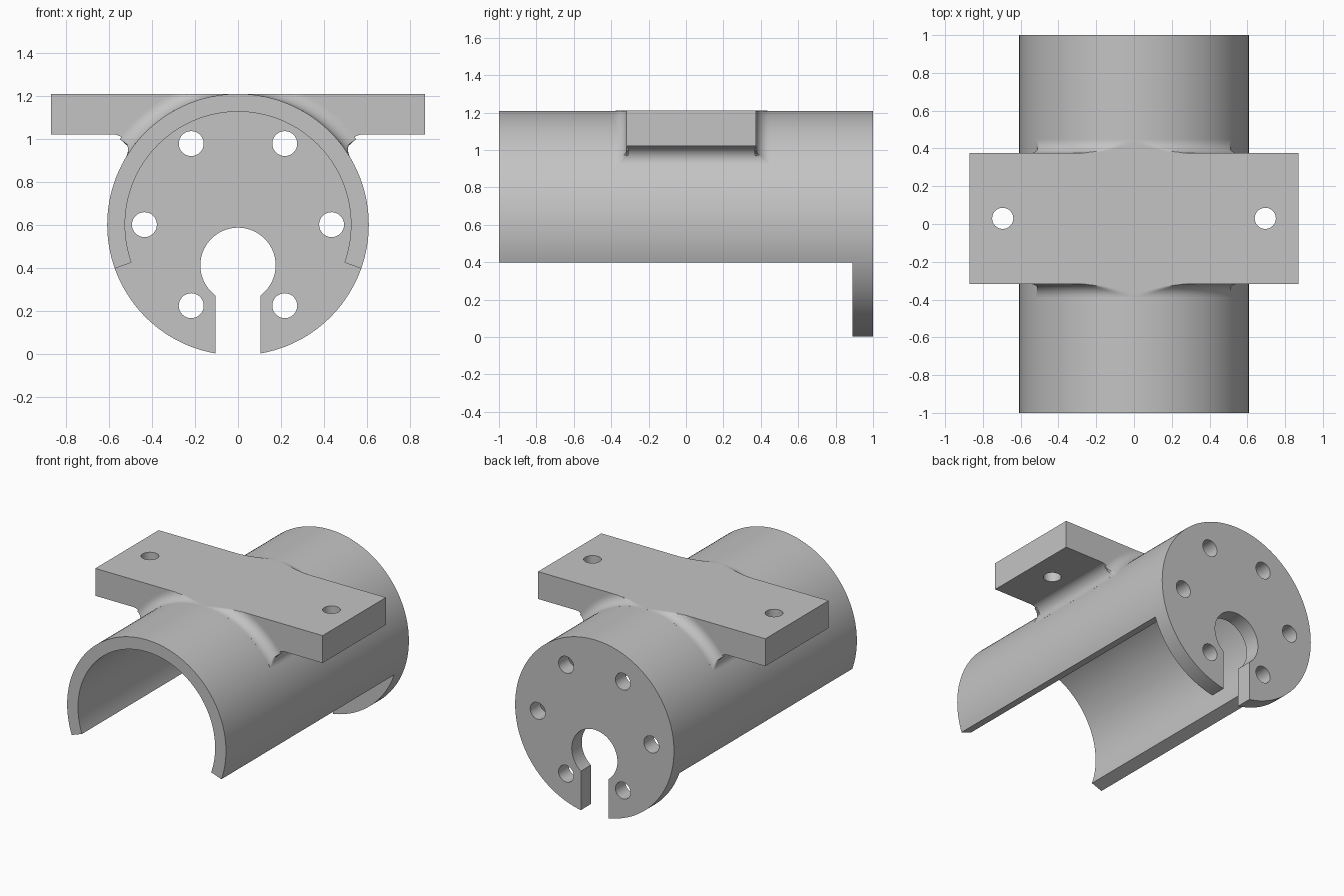
import bpy, bmesh
from math import sin, cos, tan, asin, atan2, sqrt, pi, radians, hypot

if "Cube" in bpy.data.objects:
    bpy.data.objects.remove(bpy.data.objects["Cube"])

AXIS, R, R_IN = 0.601, 0.608, 0.525      # tube axis height and radii
TOP = AXIS + R + 0.0005
UNDER, HALF_X = 1.02, 0.87               # plate underside and half length
Y0, Y1 = -0.317, 0.375                   # plate front and back
DISC_Y = 0.89
FIL = 0.07                               # fillet radius

grey = bpy.data.materials.new("grey")
grey.use_nodes = True
colour = (0.55, 0.55, 0.55, 1)
grey.diffuse_color = colour
grey.node_tree.nodes["Principled BSDF"].inputs["Base Color"].default_value = colour


def finish(bm, name):
    bmesh.ops.recalc_face_normals(bm, faces=bm.faces)
    mesh = bpy.data.meshes.new(name)
    bm.to_mesh(mesh)
    bm.free()
    mesh.materials.append(grey)
    obj = bpy.data.objects.new(name, mesh)
    bpy.context.collection.objects.link(obj)
    return obj


def prism(name, outline, y0, y1):
    """Extrude an (x, z) outline along y."""
    bm = bmesh.new()
    face = bm.faces.new([bm.verts.new((x, y0, z)) for x, z in outline])
    new = bmesh.ops.extrude_face_region(bm, geom=[face])["geom"]
    verts = [v for v in new if isinstance(v, bmesh.types.BMVert)]
    bmesh.ops.translate(bm, verts=verts, vec=(0, y1 - y0, 0))
    return finish(bm, name)


def arc(cx, cz, r, a0, a1, n):
    return [(cx + r * cos(a0 + (a1 - a0) * i / n), cz + r * sin(a0 + (a1 - a0) * i / n))
            for i in range(n + 1)]


def circle(cx, cz, r, n):
    return arc(cx, cz, r, 0, 2 * pi, n)[:-1]


def cut(obj, cutter):
    cutter.hide_render = True
    mod = obj.modifiers.new("cut", 'BOOLEAN')
    mod.operation, mod.solver, mod.object = 'DIFFERENCE', 'EXACT', cutter
    bpy.context.view_layer.objects.active = obj
    bpy.ops.object.modifier_apply(modifier=mod.name)
    bpy.data.objects.remove(cutter)


def smooth(obj):
    bpy.ops.object.select_all(action='DESELECT')
    obj.select_set(True)
    bpy.context.view_layer.objects.active = obj
    bpy.ops.object.shade_smooth_by_angle(angle=radians(30))


# Half tube closed by a full disc at the back
body = prism("tube_and_end_disc", circle(0, AXIS, R, 144), -1, 1)
cut(body, prism("bore", circle(0, AXIS, R_IN, 144), -1.1, DISC_Y))
drop = tan(radians(19.6))
cut(body, prism("opening", [(0, AXIS), (-1, AXIS - drop), (-1, -1), (1, -1), (1, AXIS - drop)],
                -1.1, DISC_Y))

# Keyhole slot and six bolt holes in the disc
HOLE_Z, HOLE_R, SLOT = 0.412, 0.175, 0.105
side = asin(SLOT / HOLE_R)
keyhole = arc(0, HOLE_Z, HOLE_R, -pi / 2 + side, 1.5 * pi - side, 48)
cut(body, prism("keyhole", keyhole + [(-SLOT, -0.2), (SLOT, -0.2)], 0.8, 1.1))
for k in range(6):
    a = k * pi / 3
    cut(body, prism("bolt_hole", circle(0.435 * cos(a), AXIS + 0.435 * sin(a), 0.058, 32), 0.8, 1.1))
smooth(body)

# Mounting plate, hollowed to sit on the tube, with fillets under its wings
fz = UNDER - FIL
fx = sqrt((R + FIL) ** 2 - (fz - AXIS) ** 2)
start = atan2(fz - AXIS, fx)             # angle where the fillet meets the tube
wing = [(HALF_X, TOP), (HALF_X, UNDER)] + arc(fx, fz, FIL, pi / 2, pi + start, 14)
saddle = arc(0, AXIS, R - 0.03, start, pi / 2, 30)
right_half = wing + saddle
outline = right_half + [(-x, z) for x, z in reversed(right_half[:-1])]
plate = prism("mounting_plate", outline, Y0, Y1)
for s in (-1, 1):
    bpy.ops.mesh.primitive_cylinder_add(vertices=32, radius=0.056, depth=1,
                                        location=(s * 0.695, 0.03, TOP))
    cut(plate, bpy.context.object)
smooth(plate)


def under_height(t):
    """Radius of the wing fillet at angle t."""
    t = min(t, pi - t)
    if t >= atan2(UNDER - AXIS, fx):
        return 9
    b = fx * cos(t) + (fz - AXIS) * sin(t)
    return b - sqrt(max(b * b - (R + FIL) ** 2 + FIL ** 2, 0))


# Flared fillets along the front and back of the plate
for name, edge, way in (("front_fillet", Y0, -1), ("back_fillet", Y1, 1)):
    bm = bmesh.new()
    rings = []
    for i in range(161):
        t = start + (pi - 2 * start) * (1 - cos(pi * i / 160)) / 2
        limit = min(under_height(t), (TOP - AXIS) / sin(t))
        section = [(-0.01, R - 0.02), (-0.01, min(R + FIL, limit))]
        for j in range(13):
            q = j / 12 * pi / 2
            d = FIL * (1 - cos(q))
            section.append((d, min(R + FIL * (1 - sin(q)), limit)))
        section.append((FIL, R - 0.02))
        rings.append([bm.verts.new((h * cos(t), edge + way * d, AXIS + h * sin(t)))
                      for d, h in section])
    for a, b in zip(rings, rings[1:]):
        for k in range(len(a)):
            n = (k + 1) % len(a)
            bm.faces.new((a[k], a[n], b[n], b[k]))
    bm.faces.new(rings[0])
    bm.faces.new(rings[-1])
    smooth(finish(bm, name))
